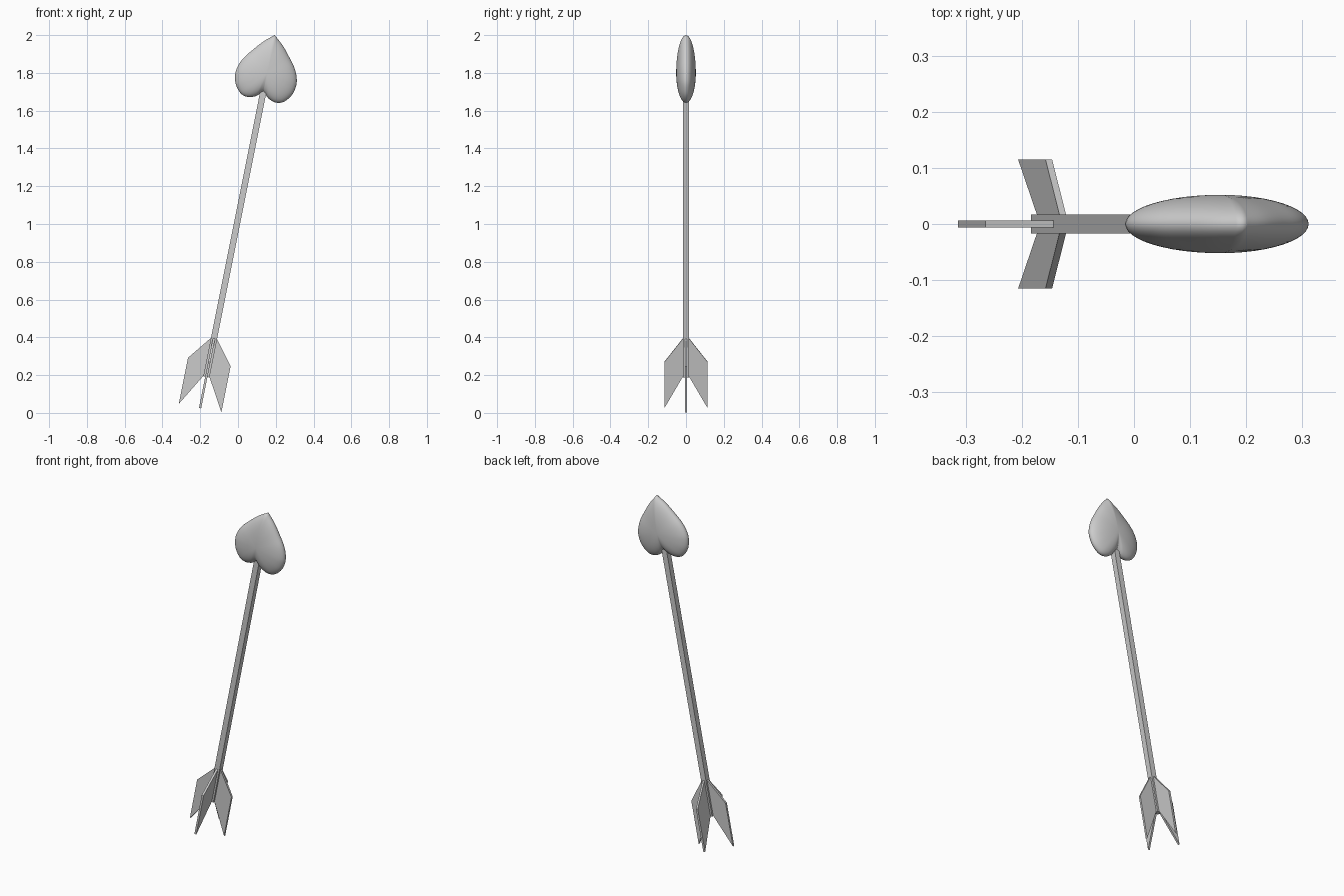
import bpy, bmesh, math
from mathutils import Matrix, Vector

if "Cube" in bpy.data.objects:
    bpy.data.objects.remove(bpy.data.objects["Cube"])

# Everything is built along z with the point of the heart at the origin, then tilted
TILT = Matrix.Translation((0.194, 0, 2.0)) @ Matrix.Rotation(math.radians(11.3), 4, 'Y')


def finish(name, bm, local=Matrix.Identity(4)):
    bmesh.ops.recalc_face_normals(bm, faces=bm.faces)
    bm.transform(TILT @ local)
    mesh = bpy.data.meshes.new(name)
    bm.to_mesh(mesh)
    bm.free()
    obj = bpy.data.objects.new(name, mesh)
    bpy.context.collection.objects.link(obj)
    return obj


def smooth_path(pts, steps=5):
    out = []
    pts = [Vector(p) for p in pts]
    ext = [2 * pts[0] - pts[1]] + pts + [2 * pts[-1] - pts[-2]]
    for a, b, c, d in zip(ext, ext[1:], ext[2:], ext[3:]):
        for i in range(steps):
            t = i / steps
            out.append(0.5 * (2 * b + (c - a) * t + (2 * a - 5 * b + 4 * c - d) * t**2
                              + (3 * b - a - 3 * c + d) * t**3))
    return out + [pts[-1]]


# Heart head: outline shrunk towards its centre in elliptical layers
half = smooth_path([(0, 0), (0.052, -0.045), (0.099, -0.1), (0.137, -0.15), (0.159, -0.2),
                    (0.164, -0.245), (0.15, -0.297), (0.115, -0.338), (0.076, -0.349),
                    (0.038, -0.338), (0.014, -0.318), (0, -0.308)])
outline = half + [Vector((-p.x, p.y)) for p in half[-2:0:-1]]
centre = Vector((0, -0.205))
bm = bmesh.new()
rings = []
LAYERS = 24
for k in range(1, LAYERS):
    a = math.pi * (k / LAYERS - 0.5)
    ring = []
    for p in outline:
        q = centre + (p - centre) * math.cos(a)
        ring.append(bm.verts.new((q.x, 0.052 * math.sin(a), q.y)))
    rings.append(ring)
n = len(outline)
for r0, r1 in zip(rings, rings[1:]):
    for i in range(n):
        j = (i + 1) % n
        bm.faces.new((r0[i], r0[j], r1[j], r1[i]))
for ring, y in ((rings[0], -0.052), (rings[-1], 0.052)):
    pole = bm.verts.new((centre.x, y, centre.y))
    for i in range(n):
        bm.faces.new((ring[i], ring[(i + 1) % n], pole))
heart = finish("heart_head", bm)
for f in heart.data.polygons:
    f.use_smooth = True

# Square shaft
TOP, BOTTOM, WIDTH = -0.27, -1.845, 0.033
bm = bmesh.new()
bmesh.ops.create_cube(bm, size=1)
bmesh.ops.scale(bm, vec=(WIDTH, WIDTH, TOP - BOTTOM), verts=bm.verts)
bmesh.ops.translate(bm, vec=(0, 0, (TOP + BOTTOM) / 2), verts=bm.verts)
finish("shaft", bm)

# Four swept feathers around the tail
profile = [(0.012, -1.632), (0.115, -1.765), (0.115, -2.014), (0.012, -1.835)]
for k in range(4):
    bm = bmesh.new()
    face = bm.faces.new([bm.verts.new((x, -0.006, z)) for x, z in profile])
    ext = bmesh.ops.extrude_face_region(bm, geom=[face], use_keep_orig=True)
    bmesh.ops.translate(bm, vec=(0, 0.012, 0),
                        verts=[g for g in ext["geom"] if isinstance(g, bmesh.types.BMVert)])
    finish(f"feather_{k + 1}", bm, Matrix.Rotation(k * math.pi / 2, 4, 'Z'))
